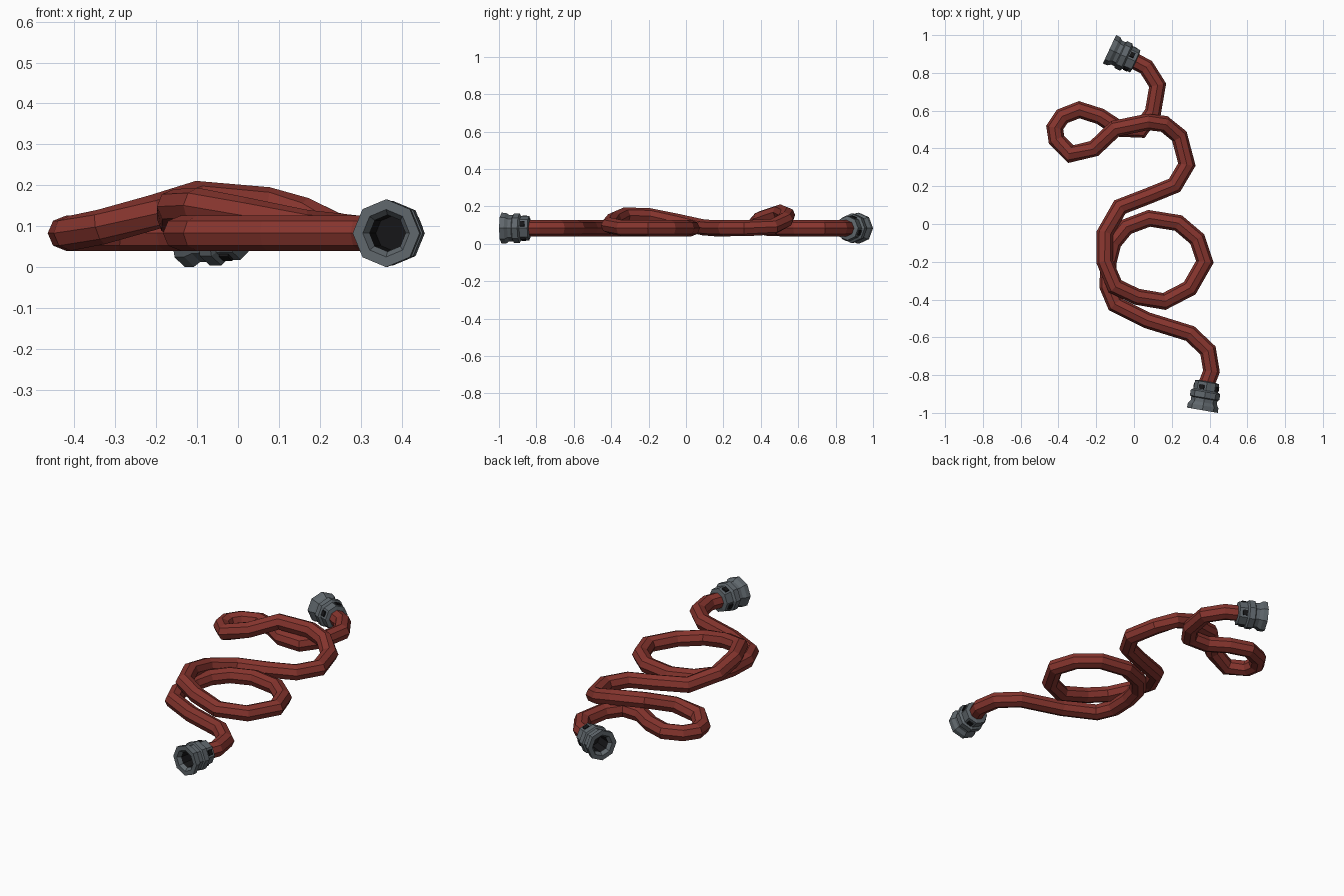
import bpy, bmesh, math
from mathutils import Vector

if "Cube" in bpy.data.objects:
    bpy.data.objects.remove(bpy.data.objects["Cube"])


def material(name, rgb):
    m = bpy.data.materials.new(name)
    m.diffuse_color = (*rgb, 1)
    m.use_nodes = True
    m.node_tree.nodes["Principled BSDF"].inputs["Base Color"].default_value = m.diffuse_color
    return m


RED = material("red hose", (0.24, 0.035, 0.027))
GREY = material("coupling grey", (0.115, 0.135, 0.150))
BLACK = material("bore black", (0.008, 0.008, 0.009))
UP, SIDES, Z = Vector((0, 0, 1)), 8, 0.083


def finish(name, bm, mats):
    bmesh.ops.recalc_face_normals(bm, faces=bm.faces)
    me = bpy.data.meshes.new(name)
    bm.to_mesh(me)
    bm.free()
    for m in mats:
        me.materials.append(m)
    ob = bpy.data.objects.new(name, me)
    bpy.context.collection.objects.link(ob)
    return ob


def ring(bm, centre, axis, radius, stretch=1.0):
    side = axis.cross(UP).normalized()
    up = side.cross(axis).normalized()
    return [bm.verts.new(centre + radius * (side * math.cos(a) * stretch + up * math.sin(a)))
            for a in (math.tau * i / SIDES for i in range(SIDES))]


def bridge(bm, a, b, mat=0):
    for i in range(SIDES):
        j = (i + 1) % SIDES
        bm.faces.new((a[i], a[j], b[j], b[i])).material_index = mat


# Hose path: x, y, height above the resting centre line
path = [(.383, -.85, 0), (.41, -.78, 0), (.392, -.67, 0), (.297, -.58, 0), (.07, -.51, 0),
        (-.10, -.425, 0), (-.14, -.33, 0), (-.135, -.20, 0), (-.11, -.10, 0), (-.04, -.015, 0),
        (.08, .03, 0), (.235, .005, 0), (.335, -.08, 0), (.375, -.20, 0), (.295, -.34, 0),
        (.16, -.41, .015), (.015, -.385, .045), (-.10, -.33, .068), (-.155, -.20, .065),
        (-.155, -.05, .035), (-.075, .09, .005), (.08, .15, 0), (.215, .205, 0),
        (.28, .315, 0), (.24, .465, .008), (.16, .53, .045), (.07, .54, .07),
        (-.10, .505, .085), (-.21, .40, .05), (-.335, .37, .015), (-.41, .445, 0),
        (-.42, .51, 0), (-.38, .57, 0), (-.29, .605, 0), (-.18, .57, 0), (-.08, .505, 0),
        (.035, .50, 0), (.10, .59, 0), (.125, .735, 0), (.065, .83, 0), (-.02, .875, 0)]
pts = [Vector((x, y, Z + h)) for x, y, h in path]
bm = bmesh.new()
prev = None
for i, p in enumerate(pts):
    d1 = (p - pts[max(i - 1, 0)]).normalized()
    d2 = (pts[min(i + 1, len(pts) - 1)] - p).normalized()
    axis = (d1 + d2).normalized()
    inner = 0 < i < len(pts) - 1
    cur = ring(bm, p, axis, 0.043, 1 / max(axis.dot(d1), .8) if inner else 1)
    if prev:
        bridge(bm, prev, cur)
    else:
        bm.faces.new(cur)
    prev = cur
bm.faces.new(prev)
finish("hose", bm, [RED])

# Coupling profile: distance from open end, radius, material of the band before it
profile = [(.10, .043, 1), (.018, .045, 1), (0, .058, 0), (0, .083, 0), (.025, .082, 0),
           (.042, .070, 0), (.062, .070, 0), (.067, .079, 0), (.098, .079, 0),
           (.106, .066, 0), (.150, .065, 0), (.155, .040, 0)]


def coupling(name, end, axis):
    end, axis = Vector((*end, Z)), Vector((*axis, 0)).normalized()
    bm = bmesh.new()
    prev = None
    for t, r, m in profile:
        cur = ring(bm, end + axis * t, axis, r)
        if prev:
            bridge(bm, prev, cur, m)
        else:
            bm.faces.new(cur).material_index = 1
        prev = cur
    bm.faces.new(prev)
    finish(name, bm, [GREY, BLACK])
    # small dark slots around the hose side of the collar
    bm = bmesh.new()
    side = axis.cross(UP)
    for k in range(4):
        a = math.pi / 8 + k * math.pi / 2
        out = side * math.cos(a) + UP * math.sin(a)
        tan = axis.cross(out)
        c = end + axis * .122 + out * .062
        cube = bmesh.ops.create_cube(bm, size=1)["verts"]
        for v in cube:
            v.co = c + axis * v.co.x * .024 + tan * v.co.y * .028 + out * v.co.z * .012
    finish(name + "_slots", bm, [BLACK])


coupling("front_coupling", (.362, -.986), (.17, .985))
coupling("back_coupling", (-.13, .925), (.9, -.42))
